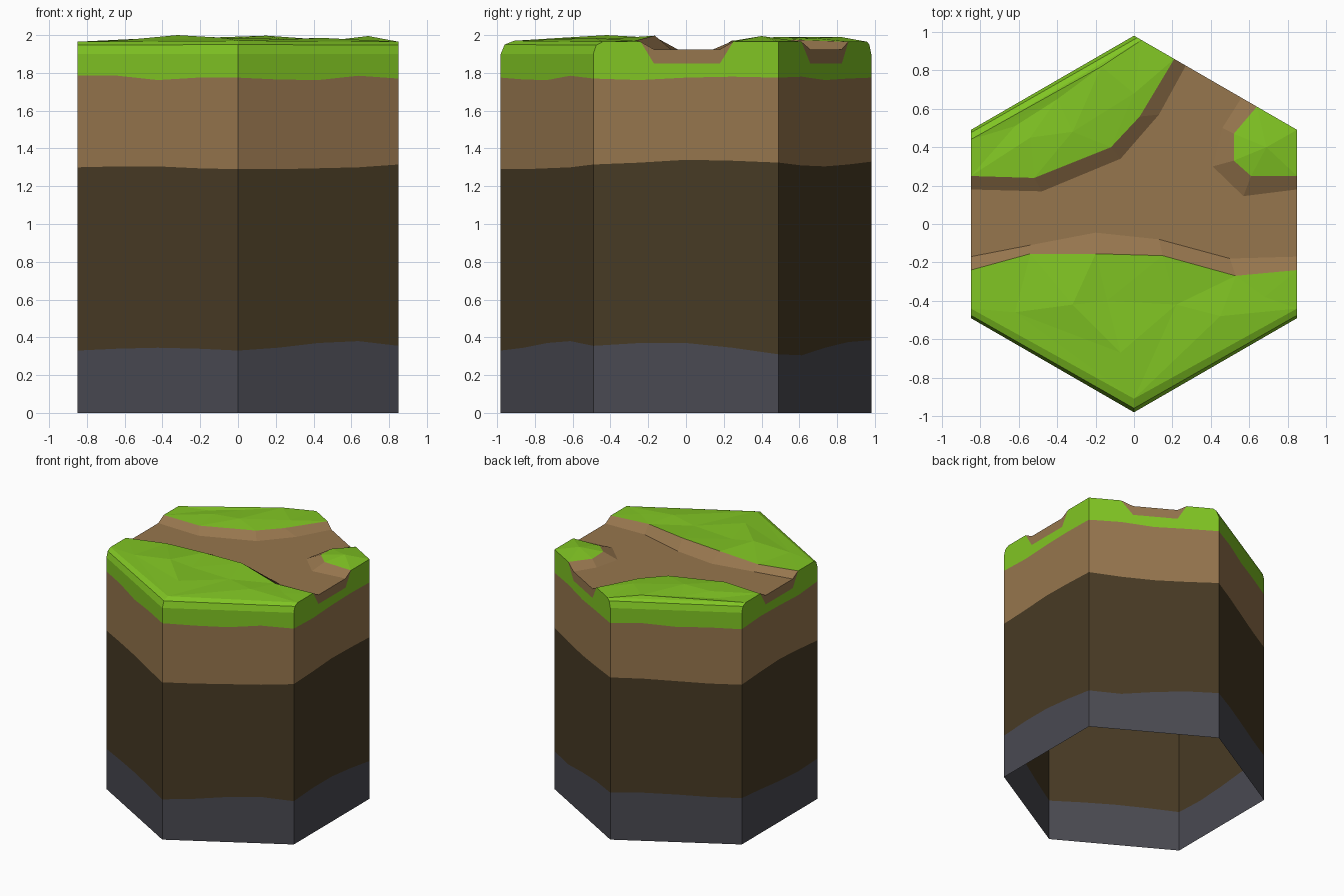
import bpy, bmesh, math
from mathutils import Vector
from mathutils.geometry import delaunay_2d_cdt

if "Cube" in bpy.data.objects:
    bpy.data.objects.remove(bpy.data.objects["Cube"])


def material(name, rgb):
    m = bpy.data.materials.new(name)
    m.diffuse_color = (*rgb, 1)
    m.use_nodes = True
    m.node_tree.nodes["Principled BSDF"].inputs["Base Color"].default_value = m.diffuse_color
    return m


GRASS = material("grass green", (0.218, 0.558, 0.017))
EARTH = material("earth brown", (0.305, 0.180, 0.075))
SOIL = material("dark soil", (0.064, 0.043, 0.018))
STONE = material("grey stone", (0.068, 0.068, 0.084))


def make(name, polys, mat):
    """Flat-faced object from polygons, facing up or radially outward."""
    bm = bmesh.new()
    for p in polys:
        bm.faces.new([bm.verts.new(v) for v in p])
    bmesh.ops.remove_doubles(bm, verts=bm.verts, dist=0.0005)
    bm.normal_update()
    for f in bm.faces:
        c, n = f.calc_center_median(), f.normal
        if (n.z if abs(n.z) > 0.1 else n.x * c.x + n.y * c.y) < 0:
            f.normal_flip()
    me = bpy.data.meshes.new(name)
    bm.to_mesh(me)
    bm.free()
    me.materials.append(mat)
    ob = bpy.data.objects.new(name, me)
    bpy.context.collection.objects.link(ob)


def fill(outline, inner=()):
    """Triangulate an outline with extra interior bump points."""
    pts = [Vector(p) for p in list(outline) + list(inner)]
    vs, _, fs, ov, _, _ = delaunay_2d_cdt(
        [p.xy for p in pts], [], [list(range(len(outline)))], 1, 1e-5)
    out = [Vector((v.x, v.y, pts[o[0]].z if o else 1.965)) for v, o in zip(vs, ov)]
    return [[out[i] for i in f] for f in fs]


def strip(a, b):
    """Quads between two rows of equal length."""
    return [[a[i], a[i + 1], b[i + 1], b[i]] for i in range(len(a) - 1)]


def at(p, z):
    return Vector((p[0], p[1], z))


# Hexagon corners, anticlockwise from the front one
R, EDGE, FLOOR, NOTCH = 0.981, 1.965, 1.925, 1.85
C = [Vector((R * math.sin(k * math.pi / 3), -R * math.cos(k * math.pi / 3), 0))
     for k in range(6)]

# Wavy strata around the walls, four samples per side
stone_top = [.33, .345, .37, .38, .355, .37, .37, .345, .31, .305, .345, .375,
             .385, .395, .39, .38, .38, .36, .335, .32, .33, .34, .345, .34]
soil_top = [1.29, 1.29, 1.295, 1.30, 1.315, 1.325, 1.34, 1.335, 1.325, 1.31, 1.305, 1.315,
            1.33, 1.33, 1.32, 1.31, 1.31, 1.325, 1.335, 1.32, 1.30, 1.305, 1.305, 1.295]
earth_top = [1.775, 1.765, 1.762, 1.785, 1.77, 1.762, 1.775, 1.78, 1.775, 1.78, 1.762, 1.77,
             1.775, 1.785, 1.765, 1.77, 1.765, 1.78, 1.775, 1.765, 1.785, 1.785, 1.762, 1.775]
ring = [C[i // 4].lerp(C[(i // 4 + 1) % 6], i % 4 / 4) for i in range(24)]


def row(heights):
    r = [at(p, h) for p, h in zip(ring, heights)]
    return r + r[:1]


rows = [row(h) for h in ([0] * 24, stone_top, soil_top, earth_top, [NOTCH] * 24)]
for name, mat, lo, hi in zip(("stone_layer", "subsoil_layer", "topsoil_layer"),
                             (STONE, SOIL, EARTH), rows, rows[1:]):
    make(name, strip(lo, hi), mat)
rim = strip(rows[3], rows[4])

# Forked path: grass lip and matching floor line on each bank
X = C[1].x


def ne(x):
    return R - x * (R - C[2].y) / X     # y on the back right side


north_lip = [(-X, .25, EDGE), (-.52, .24, 1.97), (-.12, .40, 1.975), (.03, .56, 1.975),
             (.21, ne(.21), EDGE)]
north_floor = [(-X, .18), (-.48, .17), (-.07, .34), (.13, .57), (.27, ne(.27))]
east_lip = [(.64, ne(.64), EDGE), (.52, .47, 1.97), (.52, .33, 1.975), (.61, .25, 1.97),
            (X, .25, EDGE)]
east_floor = [(.56, ne(.56)), (.46, .50), (.41, .30), (.57, .145), (X, .18)]
south_lip = [(-X, -.24, EDGE), (-.54, -.155, 1.97), (-.2, -.155, 1.985), (.15, -.165, 1.997),
             (.53, -.27, 1.97), (X, -.24, EDGE)]
south_floor = [(-X, -.17), (-.54, -.11), (-.2, -.045), (.13, -.08), (.5, -.18), (X, -.17)]
banks = [([Vector(p) for p in lip], [at(p, FLOOR) for p in floor])
         for lip, floor in ((north_lip, north_floor), (east_lip, east_floor),
                            (south_lip, south_floor))]
(nl, nf), (el, ef), (sl, sf) = banks
path = fill(nf + ef + sf[::-1])
for lip, floor in banks:
    path += strip(lip, floor)


# Softened top edge on the three sides without a path
def along(k, j, d, z):
    return at(C[k] + (C[j] - C[k]).normalized() * d, z)


low = [at(c, 1.90) for c in C]
mid = {0: Vector((0, -.96, 1.95)), 1: along(1, 2, .015, 1.947), 5: along(5, 4, .015, 1.947),
       3: along(3, 2, .02, 1.95), 4: along(4, 5, .015, 1.947)}
top = {0: Vector((0, -.91, 1.97)), 1: along(1, 2, .05, EDGE), 5: along(5, 4, .05, EDGE),
       3: along(3, 2, .045, EDGE), 4: along(4, 5, .05, EDGE)}
for a, b in ((5, 0), (0, 1), (3, 4)):
    column = [[at(C[k], NOTCH), low[k], mid[k], top[k]] for k in (a, b)]
    rim += strip(*column)

# Sides cut by the path: grass shoulders and an earth notch between them
for a, b, l0, f0, l1, f1 in ((1, 2, sl[-1], sf[-1], el[-1], ef[-1]),
                             (2, 3, el[0], ef[0], nl[-1], nf[-1]),
                             (4, 5, nl[0], nf[0], sl[0], sf[0])):
    for k, lip, floor in ((a, l0, f0), (b, l1, f1)):
        corner = [at(C[k], EDGE)] if k == 2 else [top[k], mid[k], low[k]]
        rim.append([at(floor, NOTCH), lip] + corner + [at(C[k], NOTCH)])
        path.append([at(floor, NOTCH), floor, lip])
    path.append([at(f0, NOTCH), at(f1, NOTCH), f1, f0])

make("grass_rim", rim, GRASS)
make("path", path, EARTH)

# Faceted meadows between the paths
make("north_meadow", fill(nl + [top[3], top[4]],
     [(-.17, .82, 1.99), (-.40, .65, 1.975), (-.54, .45, 1.98), (-.32, .48, 1.99),
      (0, .68, 1.985), (-.62, .51, 1.965)]), GRASS)
make("east_meadow", fill(el + [at(C[2], EDGE)], [(.69, .40, 1.995)]), GRASS)
make("south_meadow", fill(sl + [top[1], top[0], top[5]],
     [(-.32, -.42, 2.0), (-.14, -.40, 1.975), (-.07, -.67, 1.985), (.22, -.42, 1.98),
      (.45, -.48, 1.985), (-.62, -.46, 1.972), (.68, -.38, 1.97)]), GRASS)
